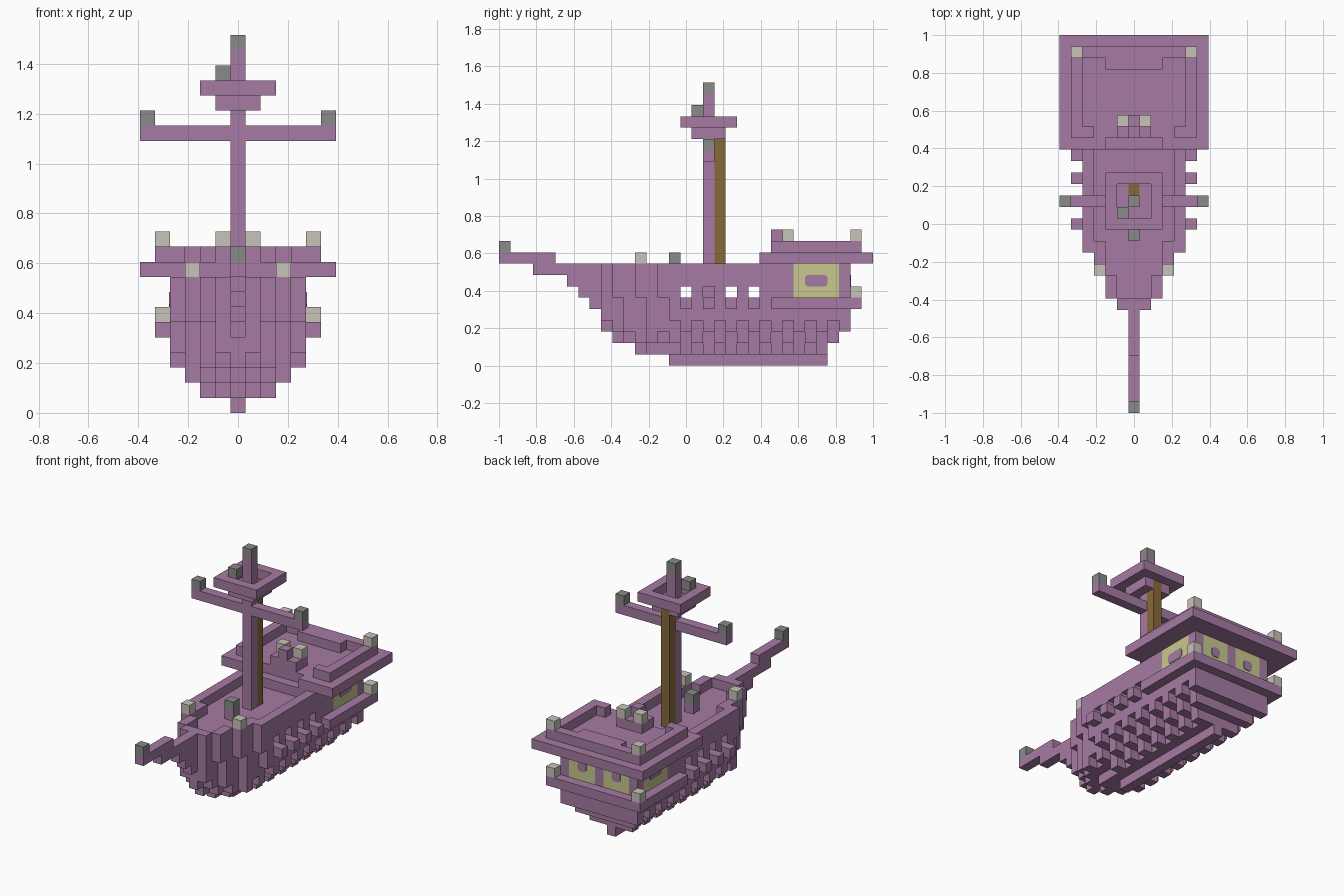
import bpy, bmesh
from mathutils import Vector

if "Cube" in bpy.data.objects:
    bpy.data.objects.remove(bpy.data.objects["Cube"], do_unlink=True)

U = 2 / 33  # size of one block


def material(name, rgb):
    lin = [((c / 255 + 0.055) / 1.055) ** 2.4 for c in rgb] + [1]
    m = bpy.data.materials.new(name)
    m.use_nodes = True
    m.diffuse_color = lin
    m.node_tree.nodes["Principled BSDF"].inputs["Base Color"].default_value = lin
    return m


PURPLE = material("purple stone", (166, 123, 163))
GREY = material("dark grey", (137, 138, 137))
PALE = material("pale stone", (200, 196, 186))
YELLOW = material("yellow glass", (200, 200, 143))
BROWN = material("brown wood", (136, 105, 58))


def box(x, y, z):
    """Set of block cells; each axis is one index or an inclusive pair."""
    spans = [range(a[0], a[1] + 1) if isinstance(a, tuple) else range(a, a + 1) for a in (x, y, z)]
    return {(i, j, k) for i in spans[0] for j in spans[1] for k in spans[2]}


def mid(half, y, z):
    return box((-half, half), y, z)


def both(cells):
    return cells | {(-i, j, k) for i, j, k in cells}


def finish(name, bm, mat):
    mesh = bpy.data.meshes.new(name)
    bmesh.ops.recalc_face_normals(bm, faces=bm.faces)
    bm.to_mesh(mesh)
    bm.free()
    mesh.materials.append(mat)
    bpy.context.collection.objects.link(bpy.data.objects.new(name, mesh))


def part(name, cells, mat):
    """Skin the outside of a group of blocks."""
    bm = bmesh.new()
    verts = {}
    for cell in cells:
        for axis in range(3):
            for side in (0, 1):
                near = list(cell)
                near[axis] += 2 * side - 1
                if tuple(near) in cells:
                    continue
                b, c = (axis + 1) % 3, (axis + 2) % 3
                ring = []
                for s, t in ((0, 0), (1, 0), (1, 1), (0, 1)):
                    p = list(cell)
                    p[axis] += side
                    p[b] += s
                    p[c] += t
                    p = tuple(p)
                    if p not in verts:
                        verts[p] = bm.verts.new(((p[0] - 0.5) * U, p[1] * U - 1, p[2] * U))
                    ring.append(verts[p])
                bm.faces.new(ring if side else ring[::-1])
    mesh = bpy.data.meshes.new(name)
    bm.to_mesh(mesh)
    bm.free()
    mesh.materials.append(mat)
    bpy.context.collection.objects.link(bpy.data.objects.new(name, mesh))


# Hull: keel, stepped bottom, then upper shells that narrow to the bow
hull = box(0, (15, 28), 0) | box(0, (12, 28), 1) | mid(1, (13, 28), 1)
hull |= box(0, (10, 29), 2) | mid(1, (11, 29), 2) | mid(2, (12, 29), 2)
hull |= box(0, (9, 30), 3) | mid(1, (10, 30), 3) | mid(2, (11, 30), 3) | mid(3, (13, 30), 3)
for half, low, high in ((1, 9, 9), (2, 11, 10), (3, 13, 12), (4, 15, 14)):
    hull |= mid(half, (low, 30), 4) | mid(half, (low, 30), 5) | mid(half, (high, 30), (6, 8))

# Sunken deck, cabin below it and the side ports
hull -= mid(3, (15, 22), 8) | mid(2, (12, 14), 8) | mid(1, (10, 11), 8)
hull -= mid(3, (15, 23), 6)
for j in range(16, 23, 2):
    hull -= both(box(4, j, 6))
    hull |= both(box(5, j, 5))

# Staggered blocks under the hull sides
for k, last in ((1, 28), (2, 29), (3, 30)):
    for j in range(14 + k % 2 * 2 - (k == 2), last + 1, 2):
        hull |= both(box(k + 1, j, k))

# Window openings in the stern
side_glass = both(box(4, (26, 29), (6, 8)))
back_glass = both(box((1, 3), 30, (6, 8)))
hull -= side_glass | back_glass
part("hull", hull, PURPLE)
part("side_windows", side_glass, YELLOW)
part("stern_windows", back_glass, YELLOW)

# Ledge under the windows
part("stern_ledge", mid(5, (24, 31), 5) - mid(4, (24, 30), 5), PURPLE)

# Bowsprit steps up and forward
part("bowsprit", box(0, 8, 5) | box(0, (7, 8), 6) | box(0, (6, 8), 7)
     | box(0, (3, 8), 8) | box(0, (0, 4), 9), PURPLE)

# Stern roof with rail and front post
roof = mid(6, (23, 32), 9) - mid(2, 23, 9)
roof |= mid(5, (24, 31), 10) - mid(4, (25, 30), 10) - mid(3, 24, 10)
roof |= mid(2, 30, 10) | mid(1, (24, 25), 10) | box(0, 24, 11)
part("stern_roof", roof, PURPLE)

# Mast, yard and lookout
part("mast", box(0, 18, (6, 23)), PURPLE)
part("yard", mid(6, 18, 18) - box(0, 18, 18), PURPLE)
nest = mid(1, (17, 19), 20) | (mid(2, (16, 20), 21) - mid(1, (17, 19), 21))
part("lookout", nest - box(0, (18, 19), 20), PURPLE)
part("ladder", box(0, 19, (8, 20)), BROWN)
part("deck_post", box(0, 15, 8), PURPLE)

# Small end blocks
part("mast_cap", box(0, 18, 24), GREY)
part("yard_tips", both(box(6, 18, 19)), GREY)
part("lookout_block", box(-1, 17, 22), GREY)
part("bow_block", box(0, 0, 10), GREY)
part("deck_block", box(0, 15, 9), GREY)
part("bow_lamps", both(box(3, 12, 9)), PALE)
part("ledge_lamps", both(box(5, 31, 6)), PALE)
part("roof_lamps", both(box(5, 31, 11)), PALE)
part("post_lamps", both(box(1, 25, 11)), PALE)


def pane(name, center, along, normal, half):
    """Thin plate with clipped corners, set on a window."""
    bm = bmesh.new()
    h, c = U / 2, U / 5
    up = Vector((0, 0, 1))
    outline = [(half, h - c), (half - c, h), (c - half, h), (-half, h - c)]
    outline += [(-s, -t) for s, t in outline]
    face = bm.faces.new([bm.verts.new(center + along * s + up * t) for s, t in outline])
    top = bmesh.ops.extrude_face_region(bm, geom=[face])["geom"]
    bmesh.ops.translate(bm, vec=normal * 0.004, verts=[v for v in top if isinstance(v, bmesh.types.BMVert)])
    finish(name, bm, PURPLE)


# Dark panes in the window centres
X, Y = Vector((1, 0, 0)), Vector((0, 1, 0))
for s, label in ((1, "left"), (-1, "right")):
    pane(label + "_side_pane", Vector((s * 4.5 * U, 28 * U - 1, 7.5 * U)), Y, X * s, U)
    pane(label + "_stern_pane", Vector((s * 2 * U, 31 * U - 1, 7.5 * U)), X, Y, U / 2)
